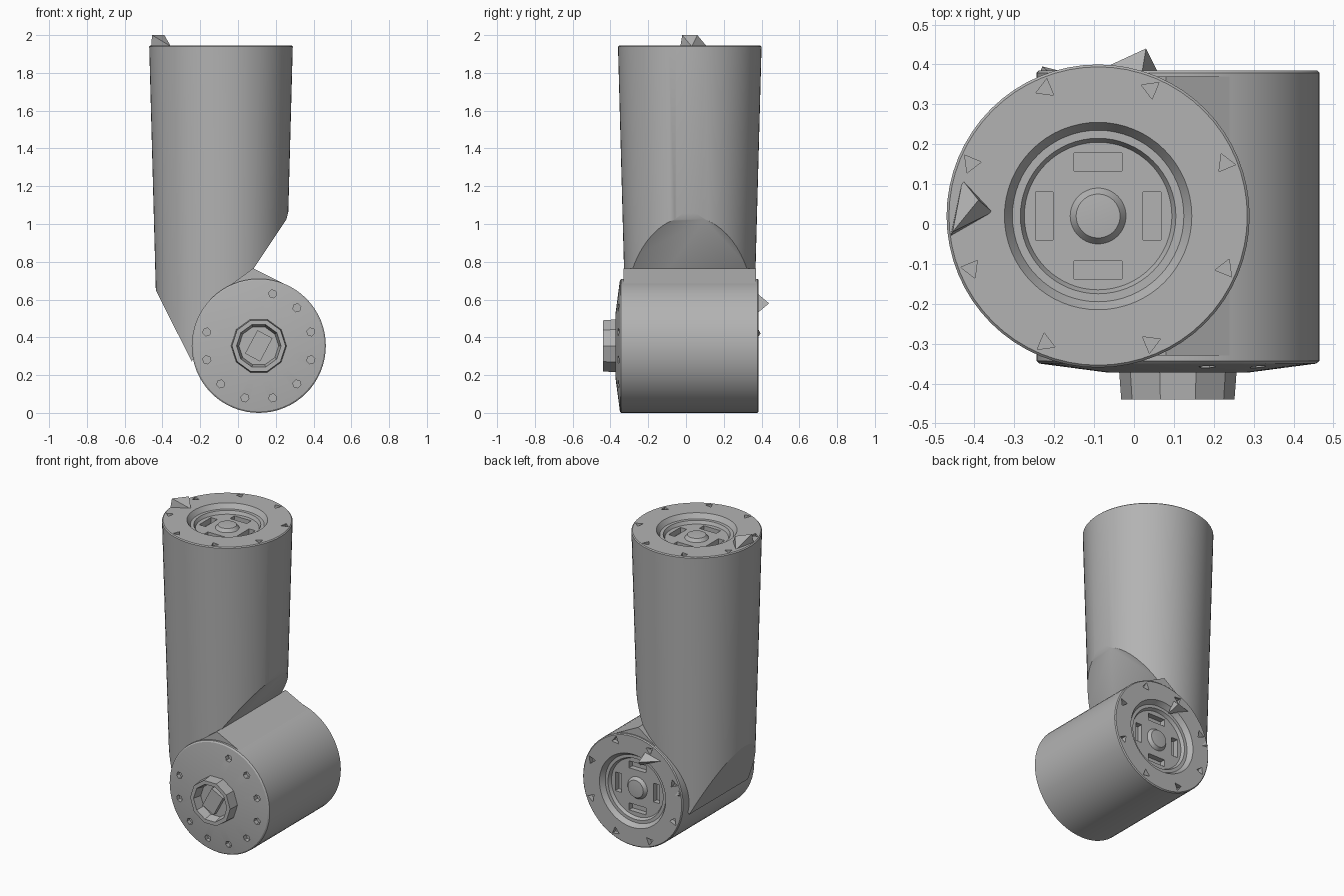
import bpy
import bmesh
from math import cos, sin, pi, radians
from mathutils import Matrix, Vector

cube = bpy.data.objects.get("Cube")
if cube:
    bpy.data.objects.remove(cube)

grey = bpy.data.materials.new("machine grey")
grey.use_nodes = True
grey.diffuse_color = (0.45, 0.45, 0.45, 1)
grey.node_tree.nodes["Principled BSDF"].inputs["Base Color"].default_value = (0.45, 0.45, 0.45, 1)


def finish(name, bm, smooth=True):
    """Turn a bmesh into a grey object."""
    bmesh.ops.recalc_face_normals(bm, faces=bm.faces)
    mesh = bpy.data.meshes.new(name)
    bm.to_mesh(mesh)
    bm.free()
    mesh.materials.append(grey)
    obj = bpy.data.objects.new(name, mesh)
    bpy.context.collection.objects.link(obj)
    if smooth:
        bpy.ops.object.select_all(action='DESELECT')
        obj.select_set(True)
        bpy.context.view_layer.objects.active = obj
        bpy.ops.object.shade_smooth_by_angle(angle=radians(25))
    return obj


def lathe(profile, sides, matrix):
    """Closed solid of revolution from (radius, height) points."""
    bm = bmesh.new()
    rings = []
    for r, z in profile:
        count = sides if r > 0 else 1
        rings.append([bm.verts.new((r * cos(2 * pi * i / sides), r * sin(2 * pi * i / sides), z))
                      for i in range(count)])
    for a, b in zip(rings, rings[1:]):
        for i in range(sides):
            j = (i + 1) % sides
            quad = [a[i % len(a)], a[j % len(a)], b[j % len(b)], b[i % len(b)]]
            bm.faces.new(list(dict.fromkeys(quad)))
    bm.transform(matrix)
    return bm


def hull(name, points):
    bm = bmesh.new()
    verts = [bm.verts.new(p) for p in points]
    bmesh.ops.convex_hull(bm, input=verts)
    return finish(name, bm, False)


def holes(bm, angles, radius, height, size, sides, matrix):
    """Add a ring of small prism cutters."""
    for a in angles:
        place = Matrix.Rotation(radians(a), 4, 'Z') @ Matrix.Translation((radius, 0, height))
        bmesh.ops.create_cone(bm, cap_ends=True, segments=sides, radius1=size, radius2=size,
                              depth=0.06, matrix=matrix @ place)


def slots(bm, height, matrix):
    """Add four slot cutters around a socket floor."""
    for k in range(4):
        place = (Matrix.Rotation(k * pi / 2, 4, 'Z') @ Matrix.Translation((0.135, 0, height))
                 @ Matrix.Diagonal((0.045, 0.12, 0.07, 1)))
        bmesh.ops.create_cube(bm, size=1, matrix=matrix @ place)


def cut(obj, cutter_bm):
    cutter = finish("cutter", cutter_bm, False)
    cutter.hide_render = True
    mod = obj.modifiers.new("holes", 'BOOLEAN')
    mod.operation = 'DIFFERENCE'
    mod.object = cutter
    bpy.context.view_layer.objects.active = obj
    # move the cut above any smoothing, then apply it
    bpy.ops.object.modifier_move_to_index(modifier=mod.name, index=0)
    bpy.ops.object.modifier_apply(modifier=mod.name)
    bpy.data.objects.remove(cutter)


def socket(top):
    """Stepped recess with a centre boss, as profile points going inward."""
    return [(0.235, top), (0.215, top - 0.03), (0.195, top - 0.03), (0.185, top - 0.05),
            (0.07, top - 0.05), (0.055, top - 0.03), (0, top - 0.025)]


# Upright tapered tube
tube_frame = Matrix.Translation((-0.09, 0.02, 0))
TOP = 1.945
bm = lathe([(0, 0.2), (0.333, 0.2), (0.38, TOP - 0.006), (0.374, TOP)] + socket(TOP), 64, tube_frame)
# Slanted cuts where the tube narrows into the joint: (point, outward direction)
for point, normal in [((0.268, 0, 1.07), (0.07, 0, -0.018)),
                      ((0.08, 0, 0.76), (0.27, 0, -0.18)),
                      ((-0.435, 0, 0.65), (-0.454, 0, -0.228))]:
    result = bmesh.ops.bisect_plane(bm, geom=bm.verts[:] + bm.edges[:] + bm.faces[:],
                                    plane_co=point, plane_no=Vector(normal).normalized(),
                                    clear_outer=True)
    rim = [e for e in bm.edges if e.is_boundary]
    bmesh.ops.holes_fill(bm, edges=rim, sides=0)
tube = finish("upright_tube", bm)
cutters = bmesh.new()
holes(cutters, [22.5 + 45 * k for k in range(8)], 0.345, TOP, 0.026, 3, tube_frame)
slots(cutters, TOP - 0.05, tube_frame)
cut(tube, cutters)

# Horizontal joint drum, lathe axis laid along y
drum_frame = Matrix.Translation((0.11, 0, 0.355)) @ Matrix.Rotation(-pi / 2, 4, 'X')
BACK = 0.385
drum = finish("joint_drum", lathe([(0, -0.372), (0.18, -0.372), (0.347, -0.35), (0.355, -0.343),
                                   (0.355, BACK - 0.006), (0.349, BACK)] + socket(BACK),
                                  64, drum_frame))
cutters = bmesh.new()
holes(cutters, [15 + 30 * k for k in range(12) if k not in (7, 8)], 0.285, -0.36, 0.022, 6, drum_frame)
holes(cutters, [22.5 + 45 * k for k in range(8)], 0.315, BACK, 0.028, 3, drum_frame)
slots(cutters, BACK - 0.05, drum_frame)
cut(drum, cutters)

# Front hub: an open faceted collar with a tilted key inside
finish("front_hub", lathe([(0, -0.36), (0.148, -0.36), (0.142, -0.44), (0.118, -0.44),
                           (0.105, -0.385), (0, -0.385)], 10, drum_frame), False)
bm = bmesh.new()
bmesh.ops.create_cube(bm, size=1, matrix=drum_frame @ Matrix.Translation((0, 0, -0.395))
                      @ Matrix.Rotation(radians(28), 4, 'Z') @ Matrix.Diagonal((0.09, 0.14, 0.04, 1)))
finish("hub_key", bm, False)

# Saddle filling the crease between tube and drum
hull("saddle", [(x, y, z) for x, z in ((-0.05, 0.67), (0.08, 0.765), (0.25, 0.68), (0.1, 0.6))
                for y in (-0.33, 0.37)])

# Small protruding chips on the tube top and drum back
hull("top_chip", [(-0.46, -0.03, 1.94), (-0.355, 0.03, 1.94), (-0.43, 0.11, 1.94),
                  (-0.455, -0.02, 2.0), (-0.39, 0.06, 2.0)])
hull("back_chip", [(-0.1, 0.38, 0.6), (0.06, 0.38, 0.53), (0.02, 0.38, 0.63), (0.03, 0.44, 0.58)])
hull("back_chip_small", [(-0.24, 0.37, 0.4), (-0.2, 0.37, 0.47), (-0.17, 0.38, 0.4), (-0.23, 0.395, 0.42)])
